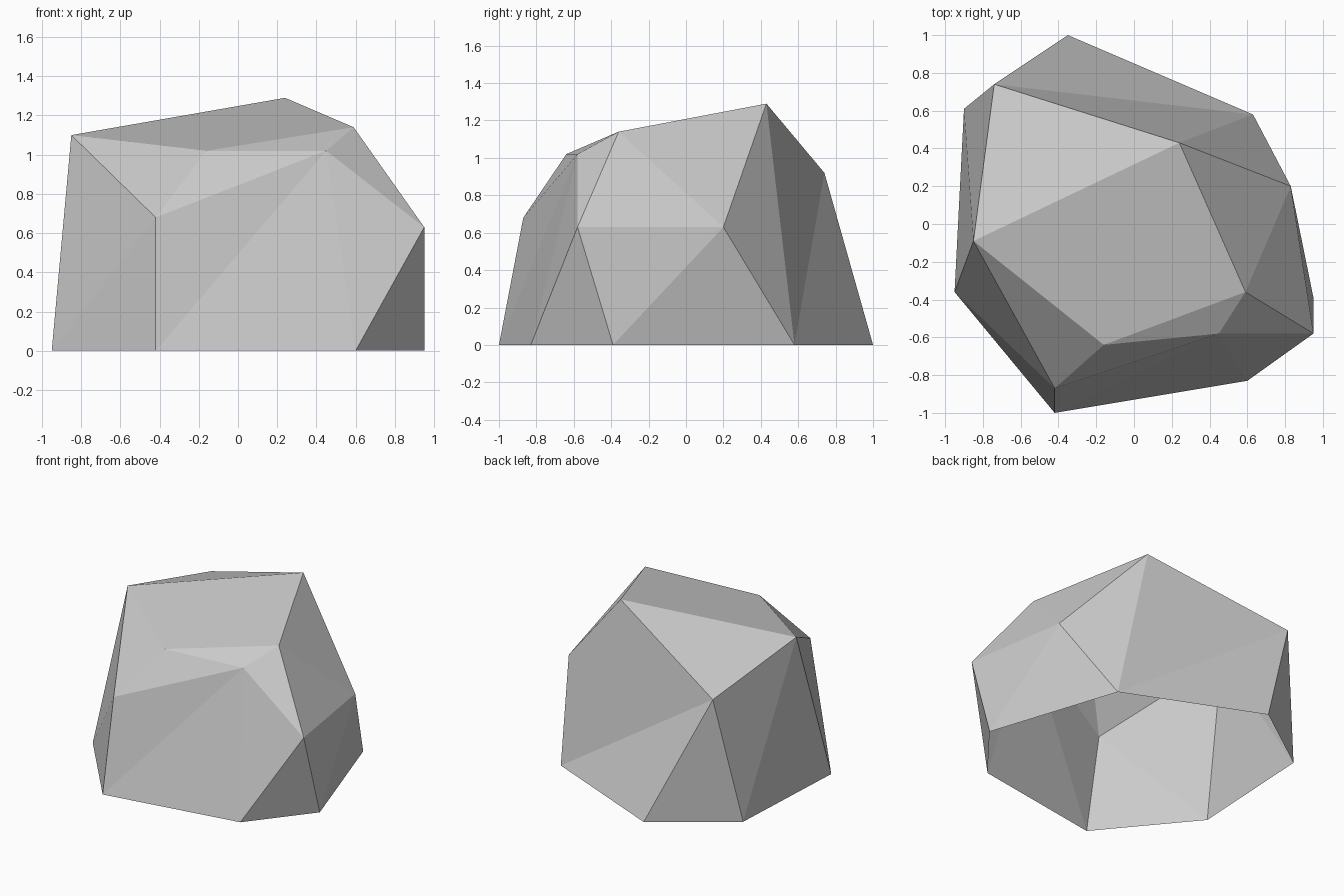
import bpy
import bmesh
from mathutils import Vector

default_cube = bpy.data.objects.get("Cube")
if default_cube:
    bpy.data.objects.remove(default_cube, do_unlink=True)


def make_material(name, colour):
    material = bpy.data.materials.new(name)
    material.use_nodes = True
    material.diffuse_color = colour
    shader = material.node_tree.nodes["Principled BSDF"]
    shader.inputs["Base Color"].default_value = colour
    return material


# Corners of the boulder: capitals are the upper facets, small letters the ground ring
corners = {
    "A": (-.85, -.09, 1.10), "B": (-.74, .74, .92), "C": (.24, .43, 1.29),
    "D": (.83, .20, .63), "E": (.59, -.36, 1.14), "F": (.95, -.58, .63),
    "G": (.45, -.58, 1.02), "H": (-.16, -.64, 1.02), "I": (-.42, -.87, .68),
    "p": (-.95, -.36, 0), "q": (-.42, -1, 0), "r": (.6, -.83, 0),
    "s": (.95, -.39, 0), "t": (.63, .58, 0), "u": (-.35, 1, 0), "v": (-.9, .61, 0),
}

# Facets by side; the underside stays open
facets = {
    "crown": "ABC ACEH HEG AHI",
    "front": "IHG IqG qrG GrF GFE",
    "left": "Frs EFD FsD sDt ECD",
    "back": "CDt CtB Btu",
    "right": "Buv ABv Avp ApI pqI",
}

bm = bmesh.new()
verts = {key: bm.verts.new(position) for key, position in corners.items()}
inside = Vector((0, 0, .5))
for side in facets.values():
    for loop in side.split():
        face = bm.faces.new([verts[key] for key in loop])
        face.normal_update()
        # Turn every facet outwards
        if face.normal.dot(face.calc_center_median() - inside) < 0:
            face.normal_flip()

mesh = bpy.data.meshes.new("boulder")
bm.to_mesh(mesh)
bm.free()
mesh.materials.append(make_material("stone grey", (.6, .6, .6, 1)))
boulder = bpy.data.objects.new("boulder", mesh)
bpy.context.collection.objects.link(boulder)
